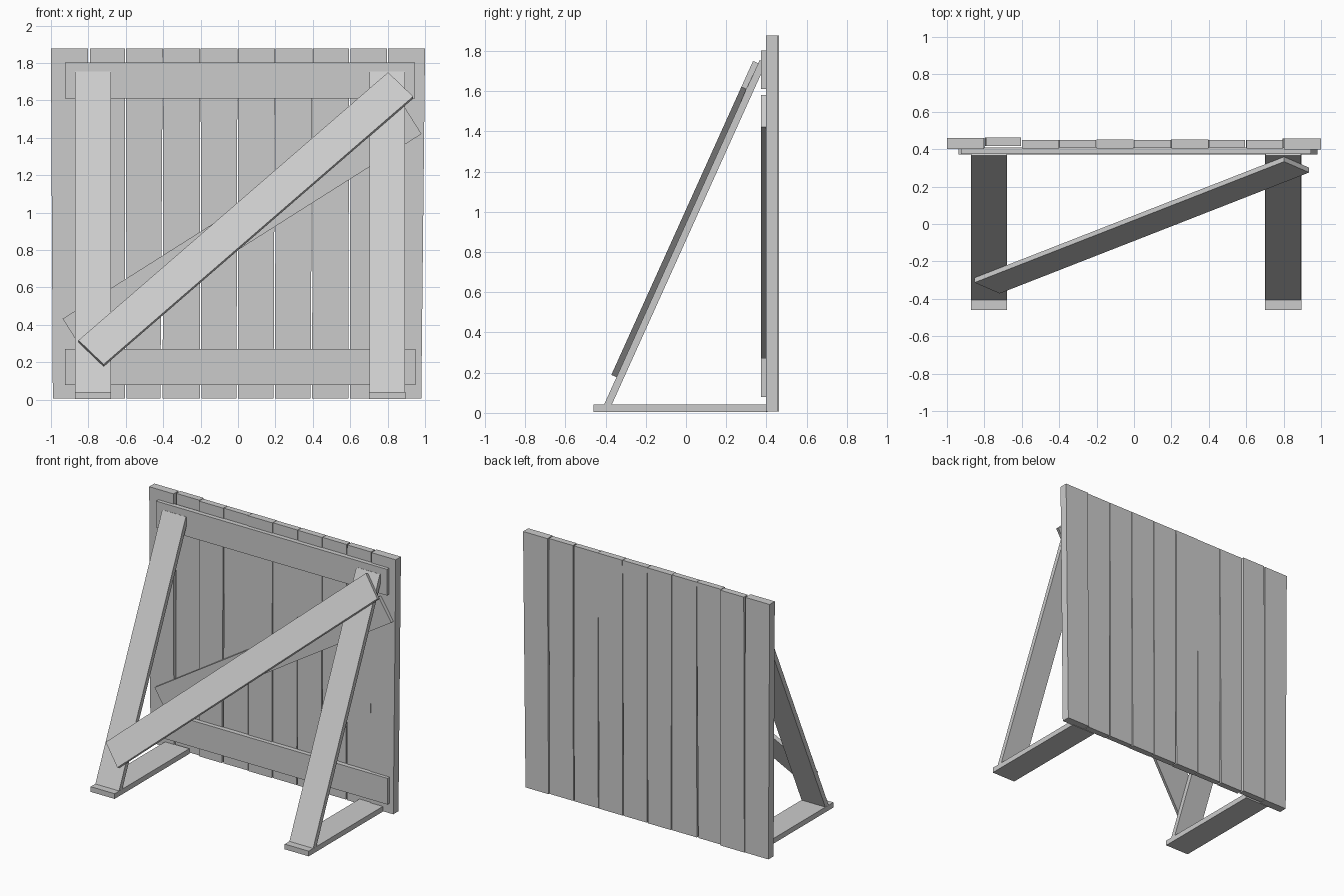
import bpy, bmesh
from math import radians, sin, cos, atan2, hypot
from mathutils import Matrix, Vector

if "Cube" in bpy.data.objects:
    bpy.data.objects.remove(bpy.data.objects["Cube"])


def board(name, size, matrix, edit=None):
    """Box of given size placed by a matrix; edit may reshape its vertices."""
    bm = bmesh.new()
    bmesh.ops.create_cube(bm, size=1)
    for v in bm.verts:
        v.co = matrix @ Vector(v.co[i] * size[i] for i in range(3))
        if edit:
            edit(v)
    me = bpy.data.meshes.new(name)
    bm.to_mesh(me)
    bm.free()
    ob = bpy.data.objects.new(name, me)
    bpy.context.collection.objects.link(ob)
    return ob


def box(name, x0, x1, y0, y1, z0, z1):
    return board(name, (x1 - x0, y1 - y0, z1 - z0),
                 Matrix.Translation(((x0 + x1) / 2, (y0 + y1) / 2, (z0 + z1) / 2)))


# Upright planks: left/right edge at the bottom, left/right at the top, front, back
planks = [
    (-.990, -.800, -1.00, -.803, .400, .460),
    (-.797, -.605, -.792, -.603, .417, .463),
    (-.597, -.415, -.598, -.402, .405, .450),
    (-.403, -.203, -.399, -.202, .408, .450),
    (-.196, -.008, -.200, -.003, .403, .453),
    (.000, .190, .000, .198, .407, .450),
    (.198, .388, .201, .398, .405, .451),
    (.396, .590, .400, .594, .408, .450),
    (.598, .790, .602, .796, .405, .450),
    (.794, .980, .803, 1.00, .398, .458),
]
for i, (bl, br, tl, tr, y0, y1) in enumerate(planks):
    def taper(v):
        left = v.co.x < 0
        top = v.co.z > .9
        v.co.x = (tl if left else tr) if top else (bl if left else br)
    board(f"plank_{i + 1}", (1, y1 - y0, 1.87),
          Matrix.Translation((0, (y0 + y1) / 2, .942)), taper)

# Horizontal battens and the diagonal batten between them
box("top_batten", -.925, .945, .373, .408, 1.61, 1.802)
box("bottom_batten", -.925, .95, .373, .408, .08, .272)
board("panel_diagonal", (2.15, .033, .19),
      Matrix.Translation((.022, .3885, .927)) @ Matrix.Rotation(-radians(32.3), 4, 'Y'))

# Feet and sloping struts
a = radians(65.7)
along = Vector((0, cos(a), sin(a)))
normal = Vector((0, -sin(a), cos(a)))
base = Vector((0, -.408, .04))        # front lower edge of the struts
thick = .035
length = 1.715 / sin(a)
slope = Matrix((Vector((1, 0, 0)), along, normal)).transposed().to_4x4()
for side, x in (("left", -.775), ("right", .798)):
    box(side + "_foot", x - .097, x + .097, -.46, .405, .004, .042)
    c = base + along * length / 2 - normal * thick / 2
    board(side + "_strut", (.192, length, thick),
          Matrix.Translation((x, c.y, c.z)) @ slope)

# Diagonal brace lying on the front of the struts
dx, dv = 1.655, 1.4325 / sin(a)
bz = .964 - .014 * cos(a)
c = base + along * ((bz - base.z) / sin(a)) + normal * .014
board("front_diagonal", (hypot(dx, dv), .195, .028),
      Matrix.Translation((.042, c.y, c.z)) @ slope @ Matrix.Rotation(atan2(dv, dx), 4, 'Z'))
